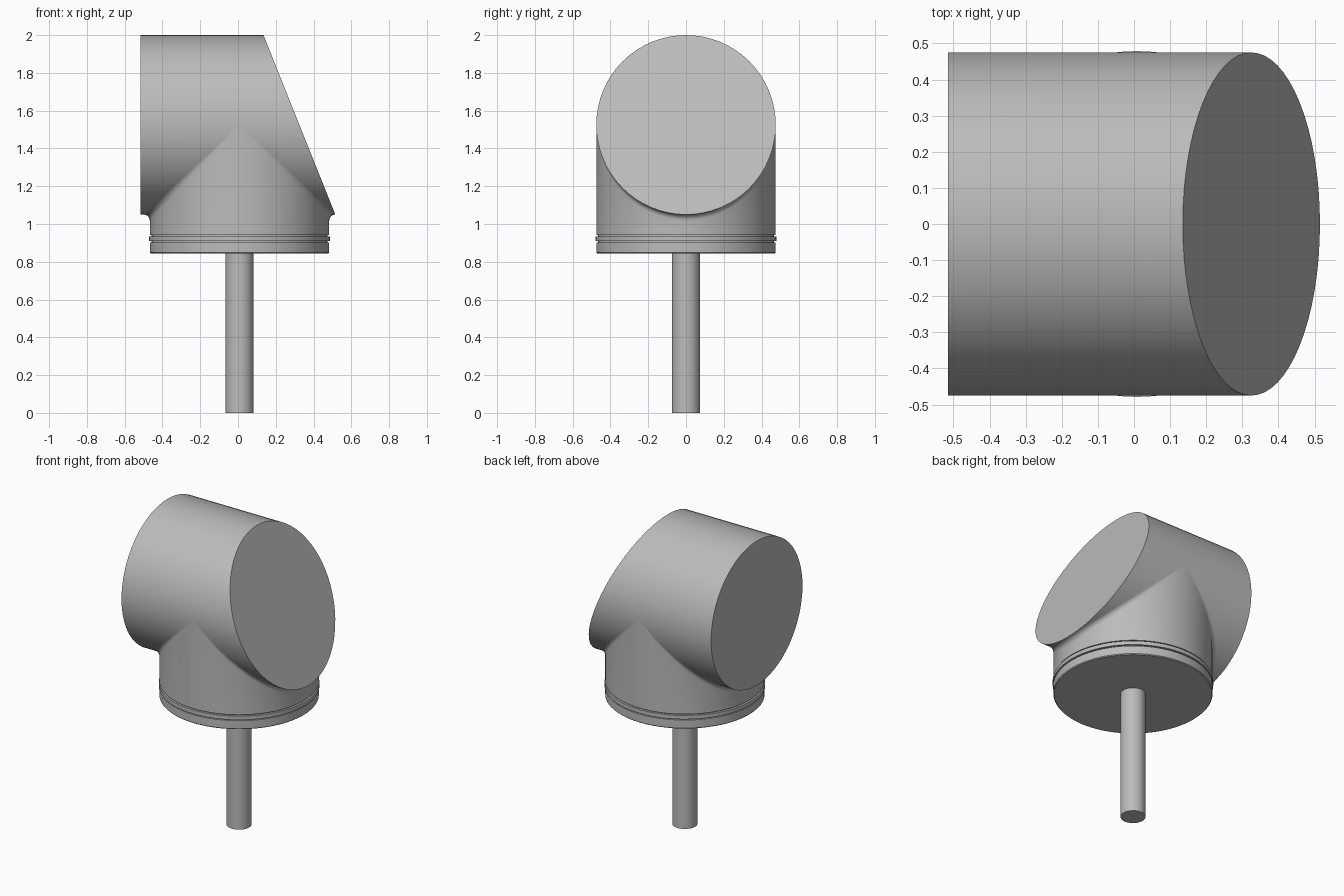
import bpy, bmesh, math

if "Cube" in bpy.data.objects:
    bpy.data.objects.remove(bpy.data.objects["Cube"])

R = 0.475        # pipe radius
AXIS_Z = 1.525   # height of the horizontal pipe axis
CX = 0.008       # x of the vertical axis
SEG = 64

grey = bpy.data.materials.new("grey")
grey.diffuse_color = (0.5, 0.5, 0.5, 1)
grey.use_nodes = True
grey.node_tree.nodes["Principled BSDF"].inputs["Base Color"].default_value = grey.diffuse_color


def loft(name, rings, cap_start=True, cap_end=True):
    """Skin a list of point rings into a tube, with optional flat ends."""
    bm = bmesh.new()
    rows = [[bm.verts.new(p) for p in ring] for ring in rings]
    n = len(rings[0])
    for a, b in zip(rows, rows[1:]):
        for i in range(n):
            j = (i + 1) % n
            bm.faces.new((a[i], a[j], b[j], b[i]))
    if cap_start:
        bm.faces.new(rows[0][::-1])
    if cap_end:
        bm.faces.new(rows[-1])
    bmesh.ops.remove_doubles(bm, verts=bm.verts, dist=1e-6)
    bmesh.ops.recalc_face_normals(bm, faces=bm.faces)
    mesh = bpy.data.meshes.new(name)
    bm.to_mesh(mesh)
    bm.free()
    mesh.materials.append(grey)
    ob = bpy.data.objects.new(name, mesh)
    bpy.context.collection.objects.link(ob)
    bpy.ops.object.select_all(action='DESELECT')
    ob.select_set(True)
    bpy.context.view_layer.objects.active = ob
    bpy.ops.object.shade_smooth_by_angle(angle=math.radians(35))
    return ob


def circle(r, z, n=SEG):
    return [(CX + r * math.cos(2 * math.pi * i / n),
             r * math.sin(2 * math.pi * i / n), z) for i in range(n)]


# Horizontal pipe: square back end, slanted front end
back, front = [], []
for i in range(SEG):
    a = 2 * math.pi * i / SEG
    y, z = R * math.cos(a), AXIS_Z + R * math.sin(a)
    back.append((-0.515, y, z))
    front.append((0.135 + (2.0 - z) * 0.4, y, z))
loft("horizontal_pipe", [back, front])


# Vertical neck: lipped and grooved base, saddle top with a small fillet
def saddle(t, fillet=0.032):
    ring = []
    for i in range(SEG):
        a = 2 * math.pi * i / SEG
        c, s = math.cos(a), math.sin(a)
        f = fillet * c
        ring.append((CX + R * c + f * (1 - math.cos(t)), R * s,
                     AXIS_Z - R * abs(c) - abs(f) * (1 - math.sin(t))))
    return ring


profile = [(0.470, 0.845), (R, 0.850), (R, 0.903), (0.465, 0.903),
           (0.465, 0.910), (0.479, 0.910), (0.479, 0.935),
           (0.465, 0.935), (0.465, 0.942), (R, 0.942)]
rings = [circle(r, z) for r, z in profile]
rings += [saddle(math.pi / 2 * k / 5) for k in range(6)]
loft("neck", rings, cap_end=False)

# Stem below the neck
loft("stem", [circle(0.075, 0.0, 24), circle(0.075, 0.85, 24)])
